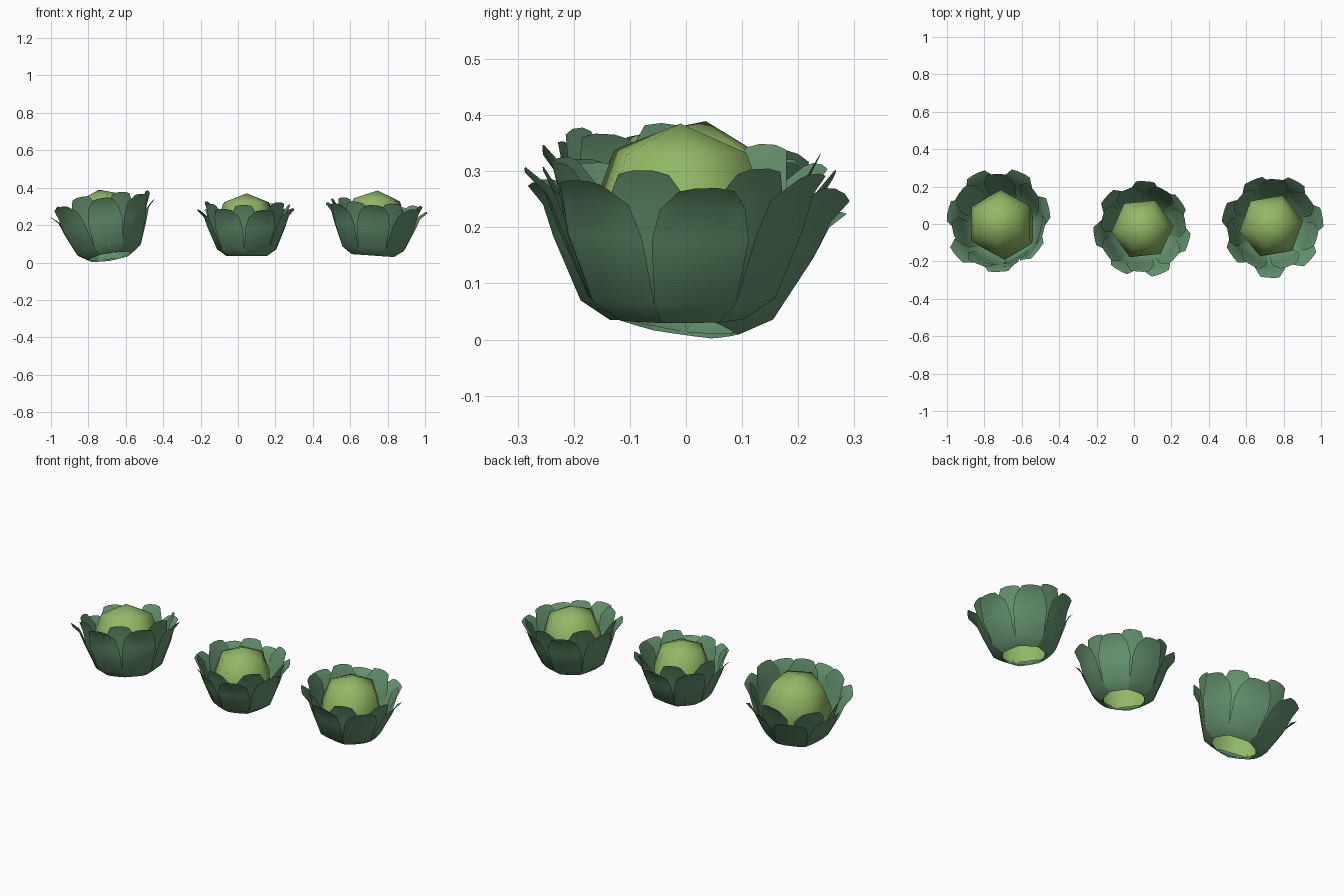
import bpy, bmesh, math, random
from mathutils import Matrix, Vector

if "Cube" in bpy.data.objects:
    bpy.data.objects.remove(bpy.data.objects["Cube"])

random.seed(7)


def material(name, rgb):
    m = bpy.data.materials.new(name)
    m.diffuse_color = (*rgb, 1)
    m.use_nodes = True
    m.node_tree.nodes["Principled BSDF"].inputs["Base Color"].default_value = m.diffuse_color
    return m


LEAF = material("leaf green", (0.13, 0.30, 0.16))
HEART = material("pale heart green", (0.29, 0.48, 0.13))

# leaf rows: radius, height at the middle, half width, drop at the edges
OUTER = [(0.105, 0.0, 0.052, 0), (0.158, 0.036, 0.072, 0),
         (0.208, 0.155, 0.086, 0), (0.228, 0.215, 0.076, 0.002),
         (0.262, 0.258, 0.05, 0.01)]
INNER = [(0.105, 0.006, 0.05, 0), (0.152, 0.04, 0.06, 0),
         (0.192, 0.15, 0.074, 0), (0.207, 0.225, 0.074, 0.002),
         (0.232, 0.288, 0.046, 0.012)]
# heart rings: radius, height
DOME = [(0.16, 0.04), (0.17, 0.17), (0.123, 0.293)]
APEX = 0.342
COLUMNS = (-1, -0.4, 0.4, 1)


def add_leaf(bm, rows, angle):
    """One cupped leaf sheet, facing outward at the given angle."""
    turn = Matrix.Rotation(angle, 3, 'Z')
    k = random.uniform(0.97, 1.05)
    flare = random.uniform(-0.006, 0.012)
    grid = []
    for r, z, half, drop in rows:
        line = []
        for u in COLUMNS:
            t = u * half
            p = Vector((r + flare * z / 0.26 - t * t / 0.6, t,
                        z * k - drop * abs(u)))
            line.append(bm.verts.new(turn @ p))
        grid.append(line)
    for a, b in zip(grid, grid[1:]):
        for j in range(len(COLUMNS) - 1):
            bm.faces.new((a[j], a[j + 1], b[j + 1], b[j]))


def add_dome(bm, turn, sides=6):
    """Six-sided heart, open underneath."""
    rings = [[bm.verts.new((r * math.cos(a), r * math.sin(a), z))
              for a in (math.radians(turn) + i * math.tau / sides
                        for i in range(sides))] for r, z in DOME]
    top = bm.verts.new((0, 0, APEX))
    for i in range(sides):
        j = (i + 1) % sides
        for a, b in zip(rings, rings[1:]):
            bm.faces.new((a[i], a[j], b[j], b[i]))
        bm.faces.new((rings[-1][i], rings[-1][j], top))


def finish(bm, name, mat, matrix):
    me = bpy.data.meshes.new(name)
    for f in bm.faces:
        f.smooth = True
    bm.to_mesh(me)
    bm.free()
    me.materials.append(mat)
    ob = bpy.data.objects.new(name, me)
    ob.matrix_world = matrix
    bpy.context.collection.objects.link(ob)


def cabbage(label, loc, scale, tilt_x, tilt_y, first, heart_turn):
    place = (Matrix.Translation(loc)
             @ Matrix.Rotation(math.radians(tilt_x), 4, 'X')
             @ Matrix.Rotation(math.radians(tilt_y), 4, 'Y')
             @ Matrix.Scale(scale, 4))
    # outer and inner rings of leaves
    for ring, rows, shift in (("outer", OUTER, 0), ("inner", INNER, 0.5)):
        bm = bmesh.new()
        for i in range(7):
            add_leaf(bm, rows, math.radians(first) + (i + shift) * math.tau / 7)
        finish(bm, f"{label}_{ring}_leaves", LEAF, place)
    bm = bmesh.new()
    add_dome(bm, heart_turn)
    finish(bm, f"{label}_heart", HEART, place)


cabbage("left_cabbage", (-0.685, -0.028, 0.03), 1.08, -10, -9, -90, 30)
cabbage("middle_cabbage", (0.045, -0.025, 0.035), 0.98, 0, 0, -68, 6)
cabbage("right_cabbage", (0.722, -0.01, 0.037), 1.02, 0, 4, 10, 10)
